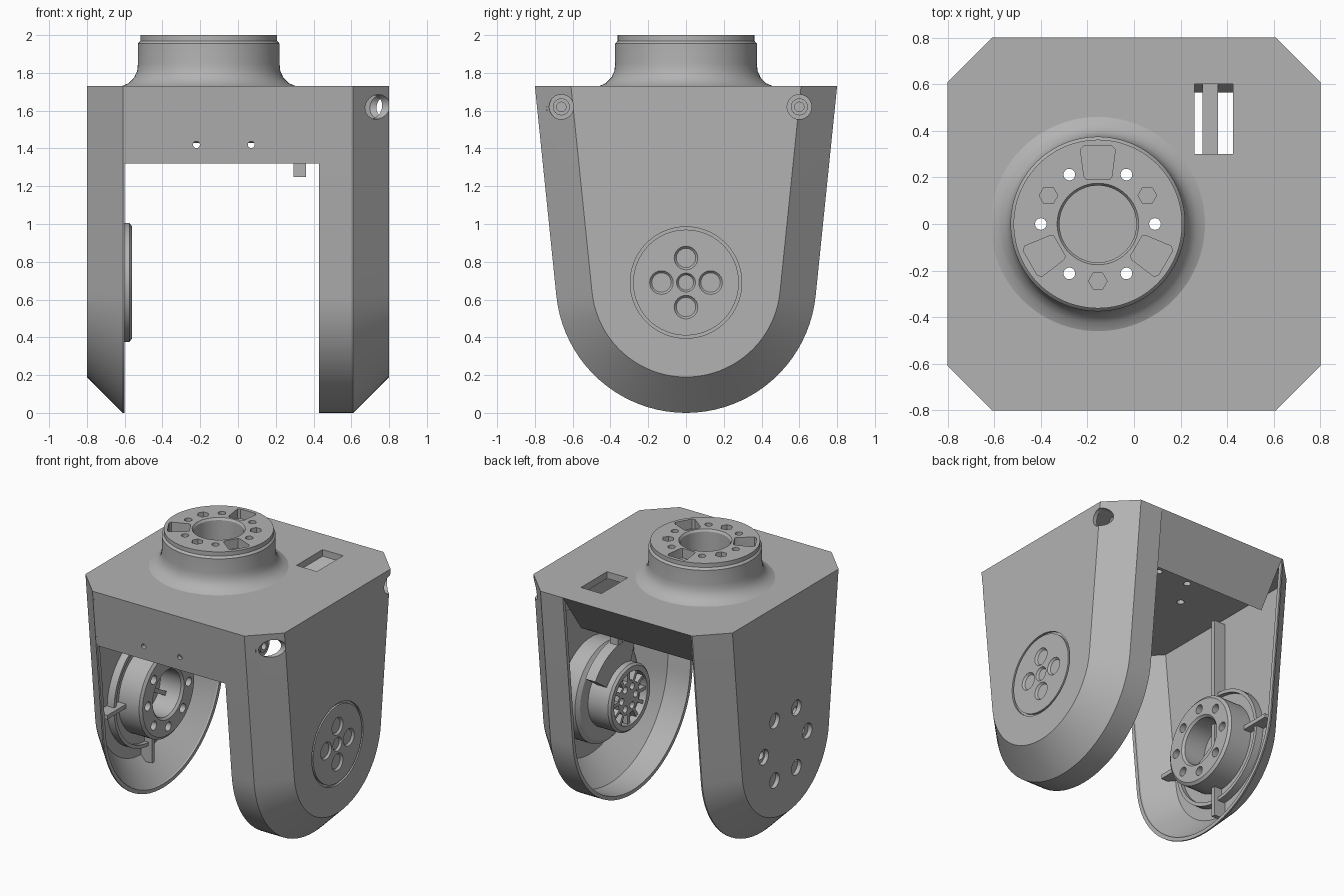
import bpy, bmesh
from math import sin, cos, pi, radians
from mathutils import Matrix

if "Cube" in bpy.data.objects:
    bpy.data.objects.remove(bpy.data.objects["Cube"])

grey = bpy.data.materials.new("machined grey")
grey.use_nodes = True
grey.diffuse_color = (0.45, 0.45, 0.45, 1)
grey.node_tree.nodes["Principled BSDF"].inputs["Base Color"].default_value = (0.45, 0.45, 0.45, 1)

TOP, CEIL, AXIS_Z, COLLAR_X = 1.73, 1.68, 0.69, -0.155


def finish(bm, name):
    bmesh.ops.recalc_face_normals(bm, faces=bm.faces)
    mesh = bpy.data.meshes.new(name)
    bm.to_mesh(mesh)
    bm.free()
    obj = bpy.data.objects.new(name, mesh)
    bpy.context.collection.objects.link(obj)
    mesh.materials.append(grey)
    return obj


def loft(name, rings):
    """Closed solid through equal-length rings of points, capped at both ends."""
    bm = bmesh.new()
    loops = [[bm.verts.new(p) for p in ring] for ring in rings]
    n = len(loops[0])
    for a, b in zip(loops, loops[1:]):
        for i in range(n):
            j = (i + 1) % n
            bm.faces.new((a[i], a[j], b[j], b[i]))
    bm.faces.new(loops[0])
    bm.faces.new(loops[-1])
    return finish(bm, name)


def lathe(name, profile, axis="X", at=(0, AXIS_Z), n=64):
    """Turn (radius, height) points about an axis through the given centre."""
    rings = []
    for r, h in profile:
        ring = []
        for k in range(n):
            u, v = at[0] + r * cos(2 * pi * k / n), at[1] + r * sin(2 * pi * k / n)
            ring.append({"X": (h, u, v), "Y": (u, h, v), "Z": (u, v, h)}[axis])
        rings.append(ring)
    return loft(name, rings)


def rod(name, r, h0, h1, axis="X", at=(0, AXIS_Z), n=24):
    return lathe(name, [(r, h0), (r, h1)], axis, at, n)


def box(name, lo, hi):
    corners = lambda z: [(lo[0], lo[1], z), (hi[0], lo[1], z), (hi[0], hi[1], z), (lo[0], hi[1], z)]
    return loft(name, [corners(lo[2]), corners(hi[2])])


def cut(obj, cutters):
    """Subtract the cutters and bake the result."""
    for c in cutters:
        c.hide_render = True
        mod = obj.modifiers.new("cut", "BOOLEAN")
        mod.operation, mod.solver, mod.object = "DIFFERENCE", "EXACT", c
    graph = bpy.context.evaluated_depsgraph_get()
    mesh = bpy.data.meshes.new_from_object(obj.evaluated_get(graph))
    obj.modifiers.clear()
    obj.data = mesh
    for c in cutters:
        bpy.data.objects.remove(c)


def polar(r, degrees, centre):
    a = radians(degrees)
    return centre[0] + r * cos(a), centre[1] + r * sin(a)


# Fork arms: hollow shells with a tapered top, round bottom and chamfered outside
def arm_ring(x, inset, top):
    tilt, r = 0.102, AXIS_Z - inset
    steps = 40
    half = r / cos(tilt) + (top - AXIS_Z) * sin(tilt) / cos(tilt)
    ring = [(x, half, top)]
    for k in range(steps + 1):
        a = -tilt - (pi - 2 * tilt) * k / steps
        ring.append((x, r * cos(a), AXIS_Z + r * sin(a)))
    return ring + [(x, -half, top)]


def arm(name, side, mouth):
    outer = [(0.8, 0.19), (0.61, 0), (mouth, 0)]
    inner = [(mouth, 0.027), (0.61, 0.03), (0.77, 0.2)]
    rings = [arm_ring(side * x, i, TOP) for x, i in outer]
    rings += [arm_ring(side * x, i, CEIL) for x, i in inner]
    return loft(name, rings)


left_arm = arm("left_arm", 1, 0.43)
right_arm = arm("right_arm", -1, 0.6)
hub = (0, AXIS_Z)
corner_holes = [(-0.66, 1.62), (0.6, 1.62)]
cut(left_arm, [rod("cutter", 0.295, 0.785, 0.9, n=64)]
    + [rod("cutter", 0.065, 0.6, 0.9, at=p) for p in corner_holes])
cut(right_arm, [rod("cutter", 0.055, -0.9, -0.7, at=polar(0.25, 60 * k, hub)) for k in range(6)])

# Recessed screws in the upper corners
for k, p in enumerate(corner_holes):
    lathe("corner_screw_%d" % k, [(0.08, 0.52), (0.08, 0.66), (0.045, 0.66), (0.045, 0.672),
                                  (0.025, 0.672), (0.025, 0.64)], at=p, n=24)

# Bridge: thin roof, front wall and inclined rear baffle
section = [(-0.8, TOP), (-0.758, 1.32), (-0.73, 1.32), (-0.765, CEIL),
           (0.73, CEIL), (0.565, 1.45), (0.59, 1.43), (0.8, TOP)]
bridge = loft("bridge", [[(x, y, z) for y, z in section] for x in (-0.6, 0.43)])
holes = [polar(0.245, 60 * k, (COLLAR_X, 0)) for k in range(6)]
cut(bridge, [box("cutter", (0.26, 0.3, 1.6), (0.425, 0.6, 1.8))]
    + [rod("cutter", 0.018, -0.9, -0.6, "Y", (x, 1.42)) for x in (-0.22, 0.07)]
    + [rod("cutter", 0.025, 1.5, 1.9, "Z", p) for p in holes])
box("latch_tab", (0.295, 0.3, 1.25), (0.36, 0.36, 1.5))
box("latch_stem", (0.295, 0.3, 1.44), (0.36, 0.6, 1.5))

# Turned collar with bore, bolt holes, hex sockets and three pockets
collar = lathe("collar", [(0.46, TOP - 0.02), (0.46, TOP), (0.425, 1.745), (0.395, 1.775), (0.379, 1.81),
                          (0.375, 1.85), (0.375, 1.955), (0.362, 1.97), (0.362, 2.0), (0.175, 2.0),
                          (0.165, 1.985), (0.165, 1.78)], "Z", (COLLAR_X, 0), 96)


def pocket(angle):
    shape = [(0.19, -0.05), (0.205, -0.06), (0.32, -0.075), (0.335, -0.06),
             (0.335, 0.06), (0.32, 0.075), (0.205, 0.06), (0.19, 0.05)]
    obj = loft("cutter", [[(x, y, z) for x, y in shape] for z in (1.93, 2.1)])
    obj.data.transform(Matrix.Translation((COLLAR_X, 0, 0)) @ Matrix.Rotation(radians(angle), 4, "Z"))
    return obj


cut(collar, [rod("cutter", 0.025, 1.6, 2.1, "Z", p) for p in holes]
    + [rod("cutter", 0.04, 1.9, 2.1, "Z", polar(0.245, a, (COLLAR_X, 0)), 6) for a in (30, 150, 270)]
    + [pocket(a) for a in (90, 210, 330)])

# Left arm outside: bearing cap with four countersunk holes
cap = lathe("bearing_cap", [(0.28, 0.772), (0.28, 0.8), (0.05, 0.8), (0.04, 0.785)])
bolt_spots = [polar(0.13, 90 * k, hub) for k in range(4)]
cut(cap, [lathe("cutter", [(0.035, 0.775), (0.05, 0.783), (0.07, 0.81)], at=p, n=24) for p in bolt_spots])

# Left arm inside: stepped drive barrel, splined hub and stop sector
barrel = lathe("drive_barrel", [(0.36, 0.765), (0.36, 0.64), (0.33, 0.62), (0.24, 0.62), (0.24, 0.46),
                                (0.225, 0.445), (0.19, 0.445), (0.19, 0.5)])
drive_face = rod("drive_face", 0.12, 0.495, 0.46, n=32)
cut(drive_face, [rod("cutter", 0.025, 0.4, 0.49, at=polar(0.08, 60 * k, hub), n=12) for k in range(6)])
for k in range(12):
    tooth = box("spline_tooth_%d" % k, (0.46, 0.115, -0.012), (0.5, 0.195, 0.012))
    tooth.data.transform(Matrix.Translation((0, 0, AXIS_Z)) @ Matrix.Rotation(pi * k / 6, 4, "X"))
arc = [polar(0.23, a, hub) for a in range(35, 111, 5)] + [polar(0.4, a, hub) for a in range(110, 34, -5)]
loft("stop_sector", [[(x, y, z) for y, z in arc] for x in (0.5, 0.58)])

# Right arm inside: bearing boss with bore and bolt circle
boss = lathe("bearing_boss", [(0.41, -0.765), (0.41, -0.71), (0.385, -0.71), (0.385, -0.74), (0.315, -0.74),
                              (0.315, -0.575), (0.295, -0.56), (0.18, -0.56), (0.165, -0.575), (0.165, -0.74)])
cut(boss, [rod("cutter", 0.032, -0.9, -0.5, at=polar(0.235, 45 * k, hub)) for k in range(8)])

# Stiffening ribs around the boss and a three-legged web in its bore
for k, (angle, length) in enumerate([(0, 0.53), (90, 0.95), (180, 0.53), (270, 0.53)]):
    rib = box("rib_%d" % k, (-0.77, 0.31, -0.015), (-0.68, length, 0.015))
    rib.data.transform(Matrix.Translation((0, 0, AXIS_Z)) @ Matrix.Rotation(radians(angle), 4, "X"))
for k in range(3):
    leg = box("bore_web_%d" % k, (-0.745, 0, -0.015), (-0.68, 0.165, 0.015))
    leg.data.transform(Matrix.Translation((0, 0, AXIS_Z)) @ Matrix.Rotation(radians(90 + 120 * k), 4, "X"))

# Smooth round surfaces while keeping machined edges sharp
bpy.ops.object.select_all(action="DESELECT")
for obj in bpy.context.collection.objects:
    if obj.type == "MESH" and obj.data.materials and obj.data.materials[0] == grey:
        obj.select_set(True)
        bpy.context.view_layer.objects.active = obj
bpy.ops.object.shade_smooth_by_angle(angle=radians(30))
